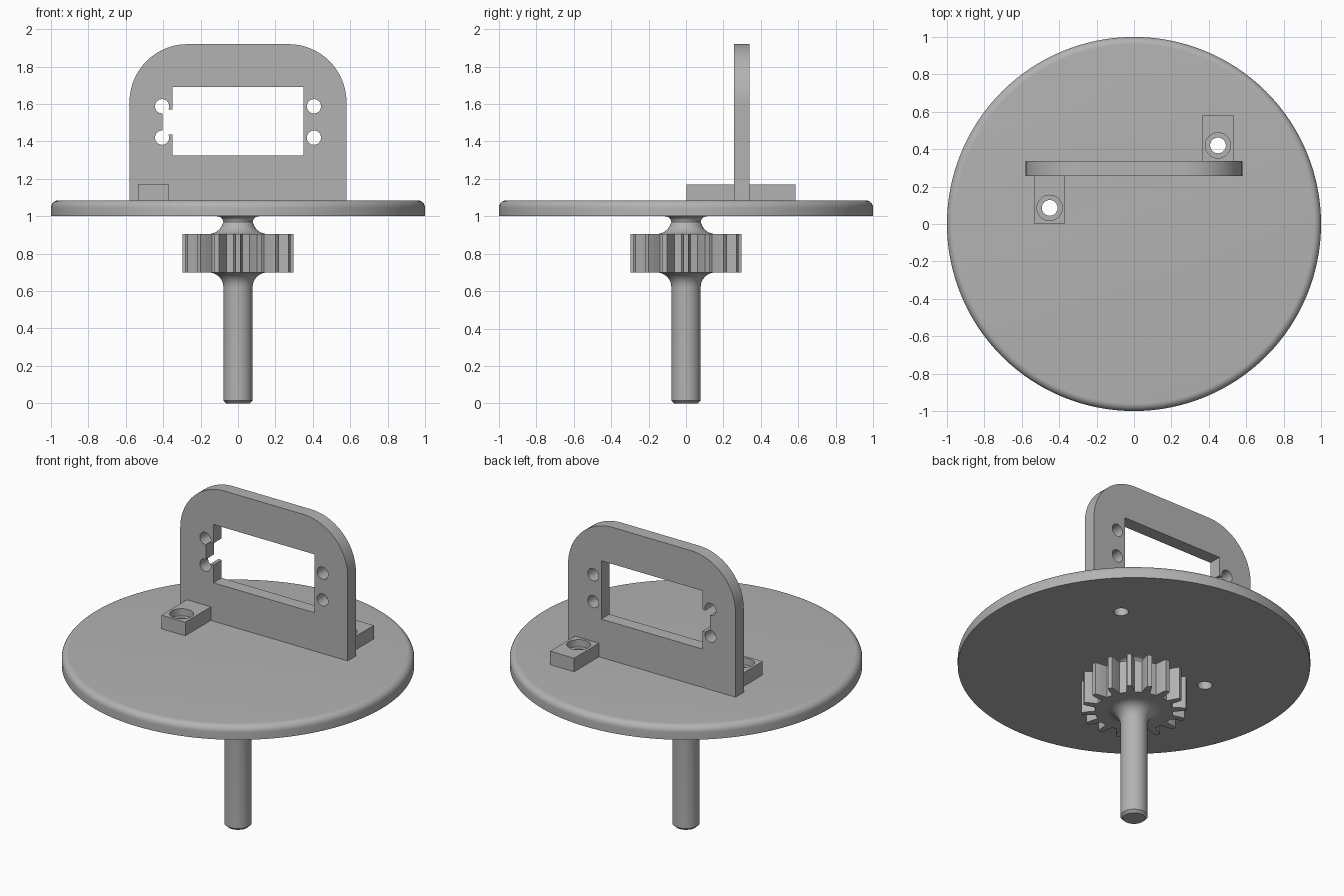
import bpy, bmesh
from math import pi, cos, sin, radians

cube = bpy.data.objects.get("Cube")
if cube:
    bpy.data.objects.remove(cube, do_unlink=True)

gray = bpy.data.materials.new("plain gray")
gray.use_nodes = True
color = (0.45, 0.45, 0.45, 1)
gray.diffuse_color = color
gray.node_tree.nodes["Principled BSDF"].inputs["Base Color"].default_value = color


def finish(name, bm):
    bmesh.ops.recalc_face_normals(bm, faces=bm.faces)
    mesh = bpy.data.meshes.new(name)
    bm.to_mesh(mesh)
    bm.free()
    mesh.materials.append(gray)
    obj = bpy.data.objects.new(name, mesh)
    bpy.context.collection.objects.link(obj)
    return obj


def prism(name, outline, offset):
    """Extrude a closed 3D outline along an offset."""
    bm = bmesh.new()
    face = bm.faces.new([bm.verts.new(p) for p in outline])
    new = bmesh.ops.extrude_face_region(bm, geom=[face])["geom"]
    bmesh.ops.translate(bm, vec=offset, verts=[v for v in new if isinstance(v, bmesh.types.BMVert)])
    # the starting face stays as the second cap
    return finish(name, bm)


def box(name, x0, x1, y0, y1, z0, z1):
    return prism(name, [(x0, y0, z0), (x1, y0, z0), (x1, y1, z0), (x0, y1, z0)], (0, 0, z1 - z0))


def circle(r, n=32):
    return [(r * cos(2 * pi * i / n), r * sin(2 * pi * i / n)) for i in range(n)]


def pin_z(x, y, r, z0, z1):
    return prism("cutter", [(x + a, y + b, z0) for a, b in circle(r)], (0, 0, z1 - z0))


def pin_y(x, z, r, y0, y1):
    return prism("cutter", [(x + a, y0, z + b) for a, b in circle(r)], (0, y1 - y0, 0))


def arc(cx, cz, r, start, end, n=8):
    angles = [radians(start + (end - start) * i / n) for i in range(n + 1)]
    return [(cx + r * cos(a), cz + r * sin(a)) for a in angles]


def lathe(name, profile, n):
    """Revolve (radius, z) points around z and cap both ends."""
    bm = bmesh.new()
    rings = [[bm.verts.new((a, b, z)) for a, b in circle(r, n)] for r, z in profile]
    for low, high in zip(rings, rings[1:]):
        for i in range(n):
            j = (i + 1) % n
            bm.faces.new((low[i], low[j], high[j], high[i]))
    bm.faces.new(rings[0])
    bm.faces.new(rings[-1])
    return finish(name, bm)


def activate(obj):
    bpy.ops.object.select_all(action="DESELECT")
    obj.select_set(True)
    bpy.context.view_layer.objects.active = obj


def cut(obj, cutter):
    cutter.hide_render = True
    mod = obj.modifiers.new("cut", "BOOLEAN")
    mod.operation, mod.solver, mod.object = "DIFFERENCE", "EXACT", cutter
    activate(obj)
    bpy.ops.object.modifier_apply(modifier=mod.name)
    bpy.data.objects.remove(cutter, do_unlink=True)


# Round turntable with a rounded upper rim
BASE, TOP = 1.0, 1.085
disc = lathe("turntable", [(1, BASE)] + arc(0.96, TOP - 0.04, 0.04, 0, 90), 128)

# Upright bracket with rounded upper corners
Y0, Y1 = 0.257, 0.338
outline = [(-0.58, TOP), (0.58, TOP)]
outline += arc(0.27, 1.61, 0.31, 0, 90, 20) + arc(-0.27, 1.61, 0.31, 90, 180, 20)
bracket = prism("bracket", [(x, Y0, z) for x, z in outline], (0, Y1 - Y0, 0))

# Bracket window, cable notch and four screw holes
cut(bracket, box("cutter", -0.35, 0.35, 0, 0.6, 1.325, 1.69))
cut(bracket, box("cutter", -0.403, -0.3, 0, 0.6, 1.437, 1.572))
for x in (-0.406, 0.406):
    for z in (1.42, 1.588):
        cut(bracket, pin_y(x, z, 0.038, 0, 0.6))

# Mounting feet with counterbored screw holes through the turntable
feet = []
for name, x, y, y0, y1 in (("front_foot", -0.451, 0.086, 0.004, Y0),
                           ("back_foot", 0.449, 0.42, Y1, 0.584)):
    foot = box(name, x - 0.083, x + 0.083, y0, y1, TOP, 1.17)
    cut(foot, pin_z(x, y, 0.068, 1.125, 1.3))
    cut(foot, pin_z(x, y, 0.042, 0.9, 1.3))
    cut(disc, pin_z(x, y, 0.042, 0.9, 1.3))
    feet.append(foot)

# Shaft with a chamfered tip, flared into the gear and the turntable
G0, G1, R = 0.7, 0.905, 0.078
profile = [(R - 0.015, 0), (R, 0.015)] + arc(R + 0.08, G0 - 0.08, 0.08, 180, 90)
profile += arc(R + 0.08, G1 + 0.08, 0.08, 270, 196) + arc(R + 0.035, BASE - 0.035, 0.035, 175, 90)
shaft = lathe("shaft", profile, 48)

# Spur gear: each tooth is a short flank profile of (pitch fraction, radius)
TEETH = 16
flank = [(-0.27, 0.222), (-0.22, 0.245), (-0.18, 0.27), (-0.11, 0.298)]
tooth = flank + [(-f, r) for f, r in reversed(flank)]
gear_line = []
for i in range(TEETH):
    for f, r in tooth:
        a = 2 * pi * (i + f) / TEETH
        gear_line.append((r * cos(a), r * sin(a), G0))
gear = prism("gear", gear_line, (0, 0, G1 - G0))

for obj in [disc, bracket, shaft, gear] + feet:
    activate(obj)
    bpy.ops.object.shade_smooth_by_angle(angle=radians(30))
